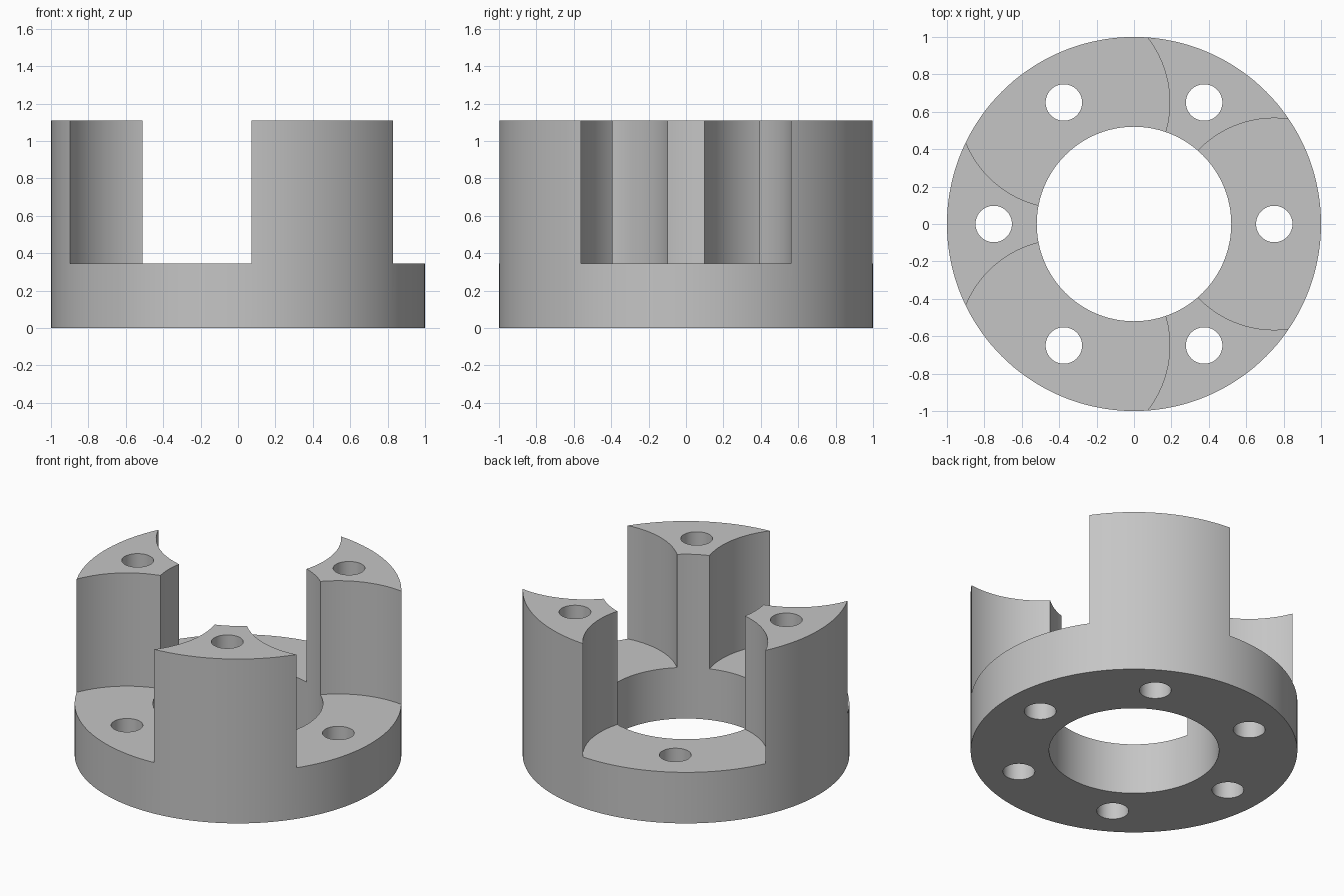
import bpy
import math

cube = bpy.data.objects.get("Cube")
if cube:
    bpy.data.objects.remove(cube, do_unlink=True)

HEIGHT, BASE = 1.11, 0.345
BORE_R, PITCH_R, HOLE_R, GAP_R = 0.52, 0.75, 0.0975, 0.566

grey = bpy.data.materials.new("light grey")
grey.use_nodes = True
colour = (0.56, 0.56, 0.56, 1)
grey.diffuse_color = colour
grey.node_tree.nodes["Principled BSDF"].inputs["Base Color"].default_value = colour


def cylinder(name, radius, z0, z1, sides, angle=None):
    """Upright cylinder, on the axis or on the pitch circle."""
    x = y = 0
    if angle is not None:
        x, y = PITCH_R * math.cos(angle), PITCH_R * math.sin(angle)
    bpy.ops.mesh.primitive_cylinder_add(
        vertices=sides, radius=radius, depth=z1 - z0, location=(x, y, (z0 + z1) / 2))
    obj = bpy.context.object
    obj.name = name
    obj.data.materials.append(grey)
    return obj


# Solid blank for the ring and its three towers
body = cylinder("coupling_body", 1, 0, HEIGHT, 144)

# Central bore, three round gaps between the towers, six bolt holes
cutters = [cylinder("bore_cutter", BORE_R, -0.1, HEIGHT + 0.1, 96)]
for i in range(6):
    angle = i * math.pi / 3
    if i % 2 == 0:
        cutters.append(cylinder("gap_cutter", GAP_R, BASE, HEIGHT + 0.1, 96, angle))
    cutters.append(cylinder("bolt_hole_cutter", HOLE_R, -0.1, HEIGHT + 0.2, 48, angle))

bpy.ops.object.select_all(action="DESELECT")
body.select_set(True)
bpy.context.view_layer.objects.active = body
for cutter in cutters:
    cutter.hide_render = True
    cut = body.modifiers.new("cut", "BOOLEAN")
    cut.operation = "DIFFERENCE"
    cut.solver = "EXACT"
    cut.object = cutter
    bpy.ops.object.modifier_apply(modifier=cut.name)
    bpy.data.objects.remove(cutter, do_unlink=True)

# Round walls smooth, rims sharp
bpy.ops.object.shade_smooth_by_angle(angle=math.radians(30))
